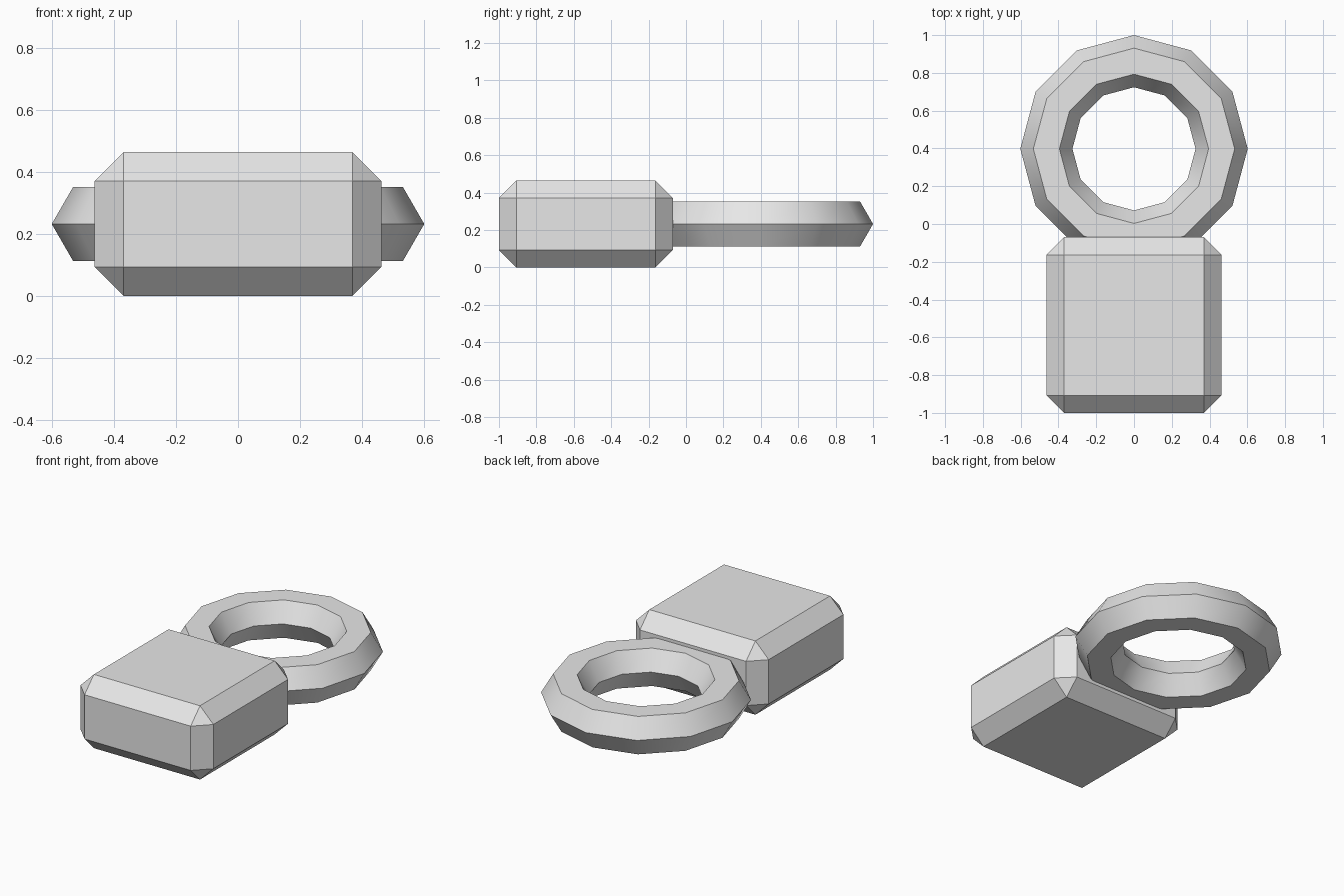
import bpy
import bmesh
import math
from mathutils import Matrix, Vector

default_cube = bpy.data.objects.get("Cube")
if default_cube:
    bpy.data.objects.remove(default_cube, do_unlink=True)

MID_Z = 0.2325

# Single plain grey material
grey = bpy.data.materials.new("light_grey")
grey.use_nodes = True
grey.diffuse_color = (0.8, 0.8, 0.8, 1)
grey.node_tree.nodes["Principled BSDF"].inputs["Base Color"].default_value = (0.8, 0.8, 0.8, 1)

# Block with chamfered edges
size = Vector((0.926, 0.93, 0.465))
bm = bmesh.new()
bmesh.ops.create_cube(bm, size=1, matrix=Matrix.Diagonal(size).to_4x4())
bmesh.ops.bevel(bm, geom=bm.edges[:], offset=0.093, offset_type='OFFSET',
                segments=1, profile=0.5, affect='EDGES')
mesh = bpy.data.meshes.new("chamfered_block")
bm.to_mesh(mesh)
bm.free()
block = bpy.data.objects.new("chamfered_block", mesh)
block.location = (0, -0.535, MID_Z)
bpy.context.collection.objects.link(block)
block.data.materials.append(grey)

# Twelve-sided ring with a hexagonal cross-section, sunk into the block's back
bpy.ops.mesh.primitive_torus_add(major_segments=12, minor_segments=6,
                                 major_radius=0.464, minor_radius=0.138,
                                 location=(0, 0.398, MID_Z))
ring = bpy.context.object
ring.name = ring.data.name = "hanging_ring"
ring.data.materials.append(grey)
bpy.ops.object.shade_smooth_by_angle(angle=math.radians(40))
